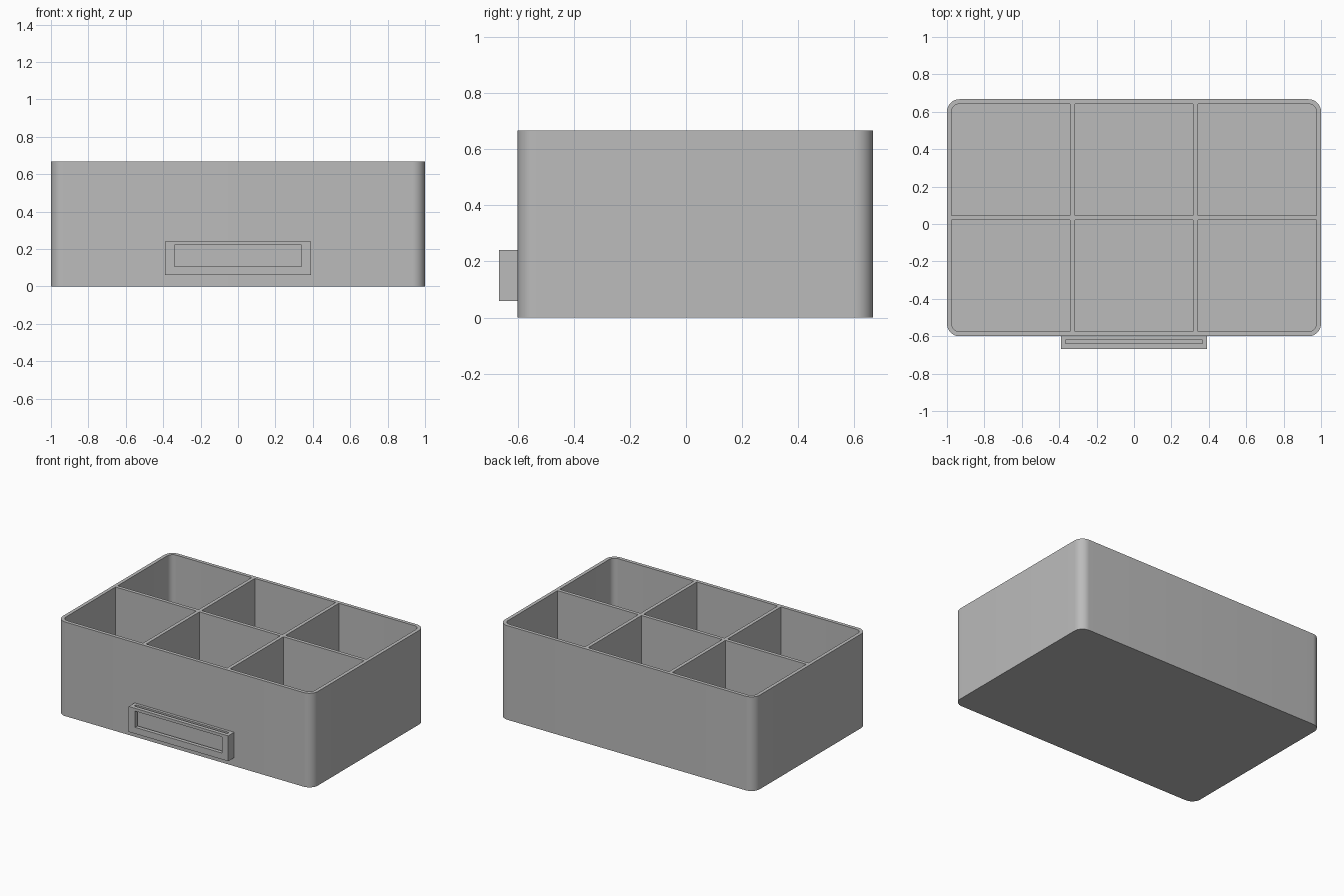
import bpy
import bmesh
from mathutils import Vector

if "Cube" in bpy.data.objects:
    bpy.data.objects.remove(bpy.data.objects["Cube"], do_unlink=True)

GREY = (0.5, 0.5, 0.5, 1.0)
grey = bpy.data.materials.new("grey plastic")
grey.use_nodes = True
grey.diffuse_color = GREY
grey.node_tree.nodes["Principled BSDF"].inputs["Base Color"].default_value = GREY

# Overall sizes
FRONT, BACK, SIDE, HEIGHT = -0.6, 0.667, 1.0, 0.667
WALL, RADIUS = 0.025, 0.067


def box(name, low, high, radius=0, is_round=lambda corner: True):
    """Box between two corners, with chosen upright edges rounded."""
    low, high = Vector(low), Vector(high)
    bm = bmesh.new()
    bmesh.ops.create_cube(bm, size=1)
    for v in bm.verts:
        v.co = (low + high) / 2 + v.co * (high - low)
    if radius:
        upright = [e for e in bm.edges
                   if abs(e.verts[0].co.z - e.verts[1].co.z) > 1e-4
                   and is_round(e.verts[0].co)]
        bmesh.ops.bevel(bm, geom=upright, offset=radius, segments=12,
                        profile=0.5, affect='EDGES')
    mesh = bpy.data.meshes.new(name)
    bm.to_mesh(mesh)
    bm.free()
    mesh.materials.append(grey)
    obj = bpy.data.objects.new(name, mesh)
    bpy.context.collection.objects.link(obj)
    return obj


def carve(obj, cutter):
    """Subtract the cutter, then remove it."""
    bpy.context.view_layer.objects.active = obj
    mod = obj.modifiers.new("carve", 'BOOLEAN')
    mod.operation, mod.solver, mod.object = 'DIFFERENCE', 'EXACT', cutter
    bpy.ops.object.modifier_apply(modifier=mod.name)
    bpy.data.objects.remove(cutter, do_unlink=True)


# Tray body with rounded upright corners
tray = box("tray", (-SIDE, FRONT, 0), (SIDE, BACK, HEIGHT), RADIUS)

# Six compartments, rounded only where they meet the tray corners
COLUMNS, ROWS = 3, 2
inner_x, inner_y = SIDE - WALL, FRONT + WALL
cell_x = (2 * inner_x - (COLUMNS - 1) * WALL) / COLUMNS
cell_y = (BACK - FRONT - 2 * WALL - (ROWS - 1) * WALL) / ROWS


def at_tray_corner(co):
    near_side = abs(co.x) > inner_x - 0.01
    near_end = co.y < inner_y + 0.01 or co.y > BACK - WALL - 0.01
    return near_side and near_end


for i in range(COLUMNS):
    for j in range(ROWS):
        x = -inner_x + i * (cell_x + WALL)
        y = inner_y + j * (cell_y + WALL)
        carve(tray, box("compartment_cutter", (x, y, WALL),
                        (x + cell_x, y + cell_y, HEIGHT + 0.1),
                        RADIUS - WALL, at_tray_corner))

# Label holder on the front: frame, window and top slot for the card
holder = box("label_holder", (-0.39, -0.667, 0.06), (0.39, FRONT, 0.24))
carve(holder, box("slot_cutter", (-0.365, -0.64, 0.08), (0.365, -0.62, 0.3)))
carve(holder, box("window_cutter", (-0.34, -0.7, 0.105), (0.34, -0.63, 0.22)))

# Smooth rounded corners, crisp edges elsewhere
bpy.ops.object.select_all(action='DESELECT')
tray.select_set(True)
bpy.context.view_layer.objects.active = tray
bpy.ops.object.shade_smooth_by_angle(angle=0.5)
